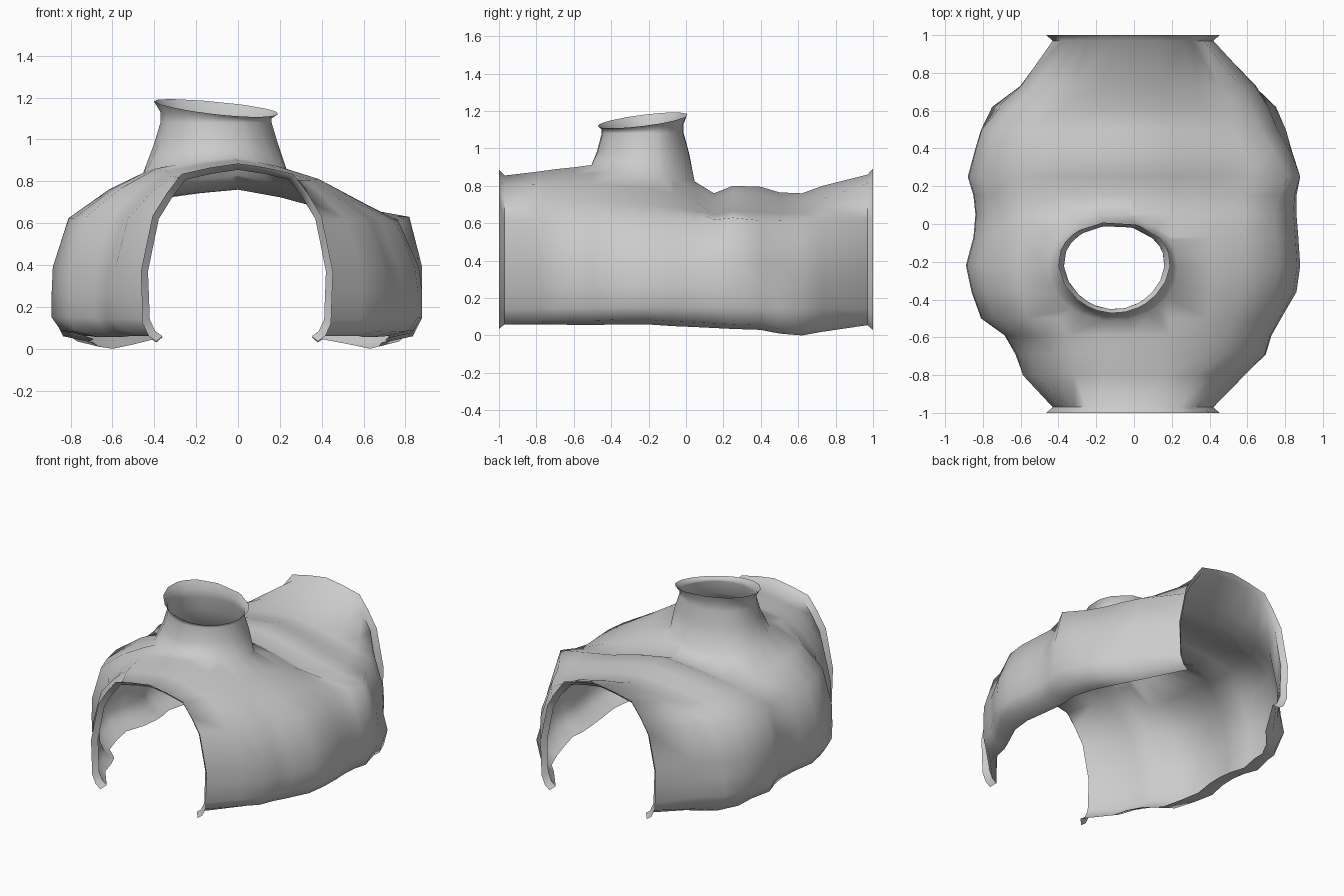
import bpy, bmesh, math
from mathutils import Vector
from mathutils.bvhtree import BVHTree

cube = bpy.data.objects.get("Cube")
if cube:
    bpy.data.objects.remove(cube, do_unlink=True)

grey = bpy.data.materials.new("plain grey")
grey.use_nodes = True
colour = (0.6, 0.6, 0.6, 1)
grey.diffuse_color = colour
grey.node_tree.nodes["Principled BSDF"].inputs["Base Color"].default_value = colour

# Cross-sections along y: y, -x width, +x width, crown height, foot height
SECTIONS = [
    (-.97, .43, .42, .855, .06), (-.8, .59, .59, .875, .06),
    (-.69, .61, .7, .89, .06), (-.59, .68, .73, .9, .055),
    (-.5, .81, .78, .91, .055), (-.36, .86, .86, .91, .06),
    (-.22, .89, .88, .9, .06), (-.07, .85, .87, .86, .05),
    (.05, .84, .86, .82, .045), (.15, .85, .86, .76, .04),
    (.25, .88, .88, .8, .035), (.4, .84, .83, .795, .03),
    (.5, .81, .77, .765, .01), (.62, .71, .71, .76, .0),
    (.73, .6, .64, .8, .02), (.97, .43, .42, .86, .055)]

# Half profiles as (share of width, height); the crown point is set per section
END = [(.58, .8), (.88, .62), (1, .37), (.99, .26), (.98, .14), (.92, .08), (.84, .05)]
MID = [(.47, .79), (.93, .63), (1, .39), (1, .27), (1, .15), (.95, .05), (.82, .03)]


def half_profile(width, crown, foot, slump, puff, rounding):
    """Points from the crown down to the foot of one side."""
    t = min(1, max(0, (width - .43) / .43))
    pts = [(0, crown)]
    for k, (a, b) in enumerate(zip(END, MID)):
        x, z = [p + (q - p) * t for p, q in zip(a, b)]
        if k == 0:
            z = crown * (.945 - slump * t)
        if k == 1:
            x -= rounding * t
            z -= rounding * t * .3
        if k == 2:
            x -= rounding * t * .3
        if k > 4:
            z = foot + (.025 if k == 5 else 0)
        pts.append((x * width, z))
    pts.insert(1, (pts[1][0] * .5, crown * .6 + pts[1][1] * .4))
    # extra point on the shoulder slope
    (x0, z0), (x1, z1) = pts[2], pts[3]
    pts.insert(3, ((x0 + x1) / 2, (z0 + z1) / 2 + .01 + puff * t))
    return pts


def dent(x, y, z):
    """Bulges and creases in the lower side walls."""
    def blob(cy, cz, ry, rz):
        return math.exp(-((y - cy) / ry) ** 2 - ((z - cz) / rz) ** 2)
    if x > 0:
        return .02 * blob(.66, .3, .1, .1) - .08 * blob(.57, .08, .1, .13)
    return .05 * blob(.64, .14, .07, .12) - .03 * blob(-.66, .2, .06, .2)


def section_points(y, left, right, crown, foot):
    # the +x shoulder is rounded except for one sharp corner
    soft = .06 * (1 - math.exp(-((y - .25) / .1) ** 2))
    minus = [(-x, z) for x, z in half_profile(left, crown, foot, 0, .015, .02)]
    plus = half_profile(right, crown, foot, .065, -.01, soft)
    row = minus[:0:-1] + plus
    return [Vector((x + math.copysign(dent(x, y, z), x), y, z)) for x, z in row]


def lip(row, y):
    """Flared rim pushed outward from an end section."""
    return [Vector((p.x * 1.08, y, p.z + (p.z - .42) * .07)) for p in row]


bm = bmesh.new()
rows = [section_points(*s) for s in SECTIONS]
rows = [lip(rows[0], -1)] + rows + [lip(rows[-1], 1)]
grid = [[bm.verts.new(p) for p in row] for row in rows]
for a, b in zip(grid, grid[1:]):
    for i in range(len(a) - 1):
        bm.faces.new((a[i], a[i + 1], b[i + 1], b[i]))
bm.normal_update()
tree = BVHTree.FromBMesh(bm)

# Chimney opening: remove the crown faces under its base
CX, CY, RX, RY = -.11, -.23, .35, .29


def inside(co):
    return ((co.x - CX) / RX) ** 2 + ((co.y - CY) / RY) ** 2 < 1


outer = set(e for e in bm.edges if e.is_boundary)
doomed = [f for f in bm.faces
          if any(inside(v.co) for v in f.verts) or inside(f.calc_center_median())]
bmesh.ops.delete(bm, geom=doomed, context='FACES')
ring = [e for e in bm.edges if e.is_valid and e.is_boundary and e not in outer]


def raise_ring(edges, place):
    """Extrude a loop and place every new vertex by its angle round the chimney."""
    geom = bmesh.ops.extrude_edge_only(bm, edges=edges)["geom"]
    for v in geom:
        if isinstance(v, bmesh.types.BMVert):
            angle = math.atan2((v.co.y - CY) / RY, (v.co.x - CX) / RX)
            v.co = place(math.cos(angle), math.sin(angle))
    return [e for e in geom if isinstance(e, bmesh.types.BMEdge)]


def base(c, s):
    x, y = CX + RX * c * .98, CY + RY * s * .98
    hit = tree.ray_cast(Vector((x, y, 3)), Vector((0, 0, -1)))[0]
    return Vector((x, y, hit.z + .005))


def collar(rx, ry, z, wave=0):
    """Ring that narrows towards the front, with a rising rim."""
    return lambda c, s: Vector((-.105 + rx * c * (1 + .1 * s), -.23 + ry * s,
                                z + wave * (s - c)))


ring = raise_ring(ring, base)
ring = raise_ring(ring, collar(.295, .25, .98))
ring = raise_ring(ring, collar(.265, .222, 1.08))
ring = raise_ring(ring, collar(.265, .222, 1.115, .015))
ring = raise_ring(ring, collar(.295, .242, 1.15, .03))

# Make the outside face outward
bmesh.ops.recalc_face_normals(bm, faces=bm.faces)
top = max(bm.faces, key=lambda f: abs(f.normal.z))
if top.normal.z < 0:
    bmesh.ops.reverse_faces(bm, faces=bm.faces)

# Stand on the ground
low = min(v.co.z for v in bm.verts)
bmesh.ops.translate(bm, verts=bm.verts, vec=(0, 0, -low))

mesh = bpy.data.meshes.new("arched_shell")
bm.to_mesh(mesh)
bm.free()
mesh.materials.append(grey)
shell = bpy.data.objects.new("arched_shell", mesh)
bpy.context.collection.objects.link(shell)
bpy.ops.object.select_all(action='DESELECT')
shell.select_set(True)
bpy.context.view_layer.objects.active = shell
bpy.ops.object.shade_smooth_by_angle(angle=math.radians(70))
